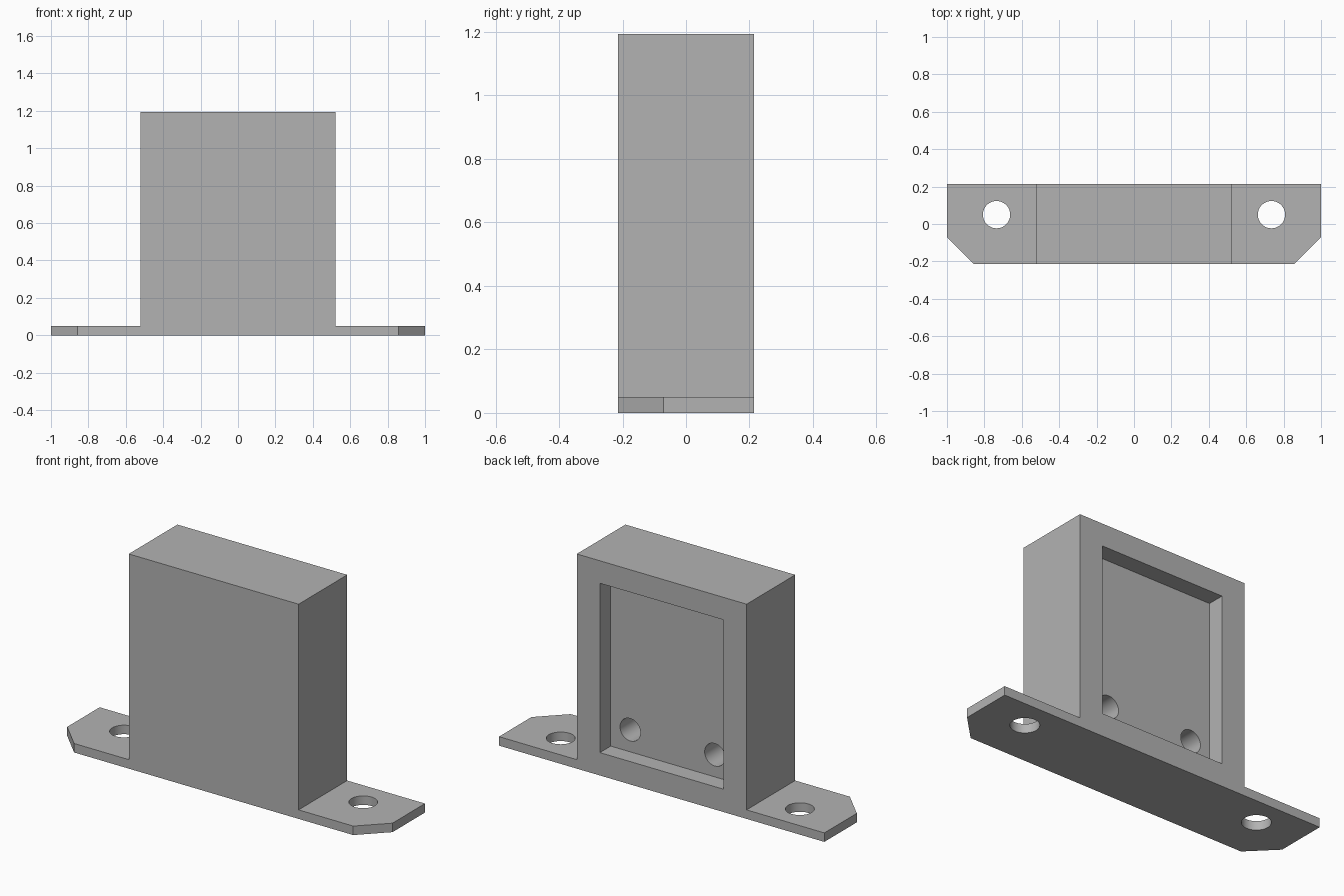
import bpy
import bmesh
from math import pi
from mathutils import Matrix

cube = bpy.data.objects.get("Cube")
if cube:
    bpy.data.objects.remove(cube, do_unlink=True)

grey = bpy.data.materials.new("plain grey")
grey.use_nodes = True
COLOUR = (0.45, 0.45, 0.45, 1)
grey.diffuse_color = COLOUR
grey.node_tree.nodes["Principled BSDF"].inputs["Base Color"].default_value = COLOUR

HALF_DEPTH = 0.2135
HEIGHT = 1.193
BODY_X = 0.522
FLANGE_Z = 0.05
POCKET_DEPTH = 0.095


def add_object(name, bm):
    bmesh.ops.recalc_face_normals(bm, faces=bm.faces)
    mesh = bpy.data.meshes.new(name)
    bm.to_mesh(mesh)
    bm.free()
    mesh.materials.append(grey)
    obj = bpy.data.objects.new(name, mesh)
    bpy.context.collection.objects.link(obj)
    return obj


def extruded(name, points, direction):
    """Solid made by pushing a flat outline along a direction."""
    bm = bmesh.new()
    face = bm.faces.new([bm.verts.new(p) for p in points])
    result = bmesh.ops.extrude_face_region(bm, geom=[face])
    verts = [g for g in result["geom"] if isinstance(g, bmesh.types.BMVert)]
    bmesh.ops.translate(bm, verts=verts, vec=direction)
    return add_object(name, bm)


def cylinder(name, radius, depth, centre, along_y=False):
    bm = bmesh.new()
    matrix = Matrix.Translation(centre)
    if along_y:
        matrix = matrix @ Matrix.Rotation(pi / 2, 4, "X")
    bmesh.ops.create_cone(bm, cap_ends=True, segments=48, radius1=radius,
                          radius2=radius, depth=depth, matrix=matrix)
    return add_object(name, bm)


def cut(target, cutter):
    mod = target.modifiers.new(cutter.name, "BOOLEAN")
    mod.operation = "DIFFERENCE"
    mod.solver = "EXACT"
    mod.object = cutter
    bpy.context.view_layer.objects.active = target
    bpy.ops.object.modifier_apply(modifier=mod.name)
    bpy.data.objects.remove(cutter, do_unlink=True)


# Block and both mounting ears as one inverted-T solid
half = [(1, 0), (1, FLANGE_Z), (BODY_X, FLANGE_Z), (BODY_X, HEIGHT)]
outline = half + [(-x, z) for x, z in reversed(half)]
bracket = extruded("mounting_bracket",
                   [(x, -HALF_DEPTH, z) for x, z in outline],
                   (0, 2 * HALF_DEPTH, 0))

# Rectangular pocket in the back
floor_y = HALF_DEPTH - POCKET_DEPTH
pocket = [(-0.38, 0.127), (0.38, 0.127), (0.38, 1.068), (-0.38, 1.068)]
cut(bracket, extruded("pocket_cutter", [(x, floor_y, z) for x, z in pocket],
                      (0, 0.3, 0)))

for side in (-1, 1):
    # Chamfered front corner of the ear
    corner = [(0.858, -HALF_DEPTH), (1.1, -HALF_DEPTH - 0.1),
              (1.1, 0.0285), (1, -0.0715)]
    corner[1:2] = [(0.758, -HALF_DEPTH - 0.1), (1.1, -HALF_DEPTH - 0.1)]
    cut(bracket, extruded("corner_cutter",
                          [(side * x, y, -0.1) for x, y in corner], (0, 0, 0.3)))
    # Screw hole through the ear
    cut(bracket, cylinder("screw_hole_cutter", 0.073, 0.4, (side * 0.735, 0.05, 0)))
    # Blind hole in the pocket floor
    cut(bracket, cylinder("blind_hole_cutter", 0.0625, 0.48,
                          (side * 0.26, floor_y, 0.25), True))

# Smooth hole walls, sharp edges elsewhere
bpy.ops.object.select_all(action="DESELECT")
bracket.select_set(True)
bpy.context.view_layer.objects.active = bracket
bpy.ops.object.shade_smooth_by_angle(angle=pi / 6)
